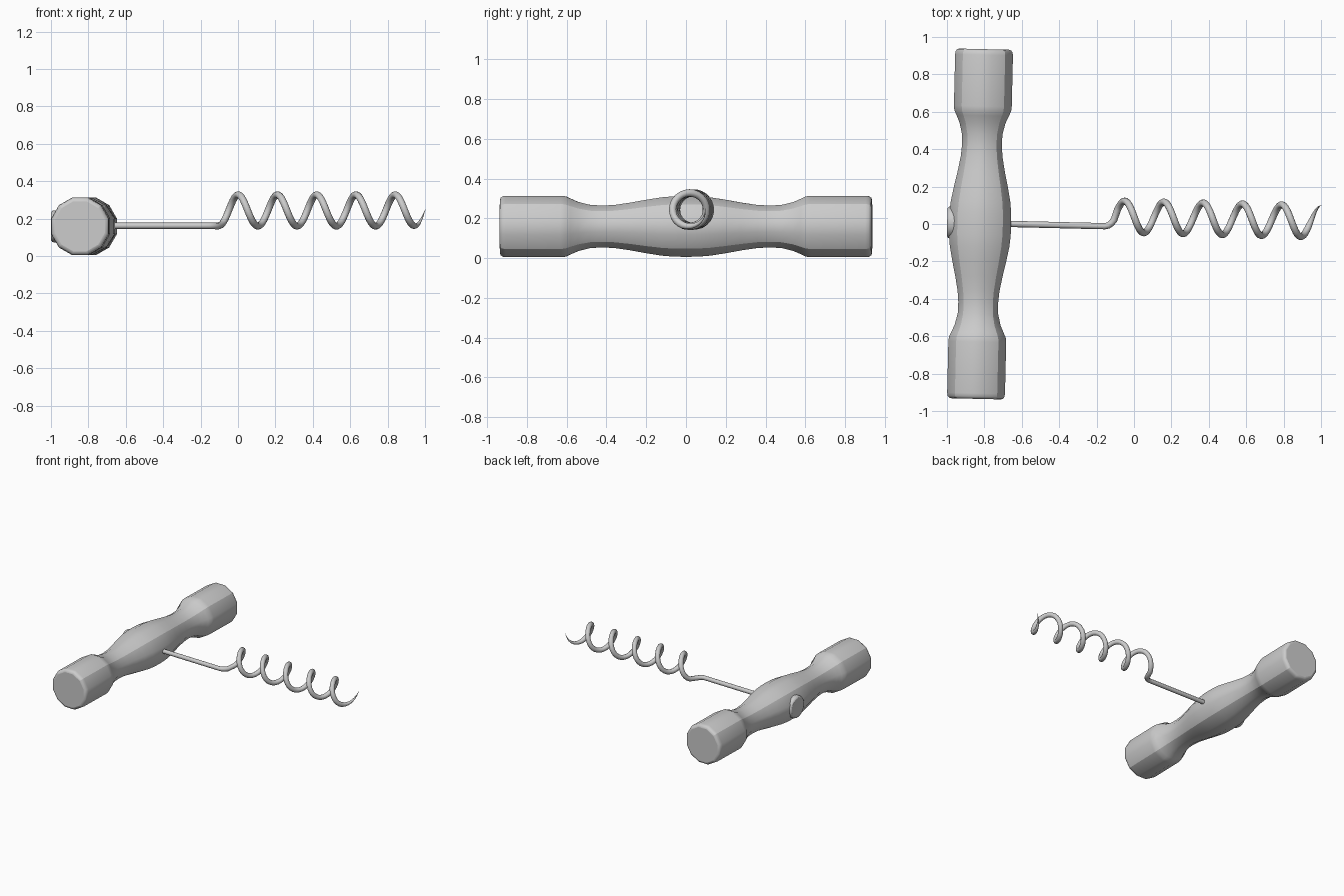
import bpy, bmesh, math
from mathutils import Matrix, Vector

if "Cube" in bpy.data.objects:
    bpy.data.objects.remove(bpy.data.objects["Cube"])

CENTRE = Vector((-0.823, 0, 0.159))
TILT = math.radians(-1.35)
# the whole tool is turned slightly about the handle centre
PLACE = Matrix.Translation(CENTRE) @ Matrix.Rotation(TILT, 4, 'Z')


def add_mesh(name, bm):
    bmesh.ops.recalc_face_normals(bm, faces=bm.faces)
    mesh = bpy.data.meshes.new(name)
    bm.to_mesh(mesh)
    bm.free()
    ob = bpy.data.objects.new(name, mesh)
    bpy.context.collection.objects.link(ob)
    ob.matrix_world = PLACE
    return ob


def lathe(name, profile, sides, to_point, sharp=()):
    """Loft rings of a (position, radius) profile; to_point maps to local space."""
    bm = bmesh.new()
    rings = []
    for t, r in profile:
        rings.append([bm.verts.new(to_point(t, r, 2 * math.pi * (i + 0.5) / sides))
                      for i in range(sides)])
    for a, b in zip(rings, rings[1:]):
        for i in range(sides):
            j = (i + 1) % sides
            f = bm.faces.new((a[i], a[j], b[j], b[i]))
            f.smooth = True
        for i in sharp:
            bm.edges.get((a[i], b[i])).smooth = False
    bm.faces.new(rings[0])
    bm.faces.new(rings[-1])
    return add_mesh(name, bm)


# Turned handle: twelve sides, four crisp long edges, slightly oval belly
half = [(0, .158), (.06, .157), (.12, .152), (.2, .139), (.28, .124), (.36, .112),
        (.42, .109), (.48, .112), (.54, .127), (.58, .145), (.605, .157), (.63, .160),
        (.905, .160), (.922, .157), (.932, .149), (.935, .138)]
profile = [(-t, r) for t, r in reversed(half[1:])] + half


def handle_point(t, r, a):
    wide = 1 + 0.09 * max(0, 1 - (t / 0.45) ** 2)
    return (wide * r * math.cos(a), t, r * math.sin(a))


lathe("handle", profile, 12, handle_point, sharp=(1, 4, 7, 10))

# Rivet cap on the back of the handle
lathe("rivet_cap", [(-.10, .086), (-.164, .086), (-.171, .083), (-.176, .074)], 24,
      lambda t, r, a: (t, r * math.cos(a) + .005, r * math.sin(a)))

# Wire shaft that bends into the tapering screw
WIRE, COIL, PITCH = 0.0185, 0.084, 0.21
path = [((x, .004, .162), .9) for x in (-.75, -.4, -.18, -.155)]
path += [((-.138, .008, .162), .93), ((-.122, .02, .161), .96), ((-.108, .038, .160), 1)]
start, end, steps = -.09, 1.0, 130
for i in range(steps + 1):
    x = start + (end - start) * i / steps
    a = 2 * math.pi * (x + 0.0525) / PITCH
    taper = min(1, max(0.05, (end - x) / 0.07))
    path.append(((x, .057 + COIL * math.cos(a), .244 + COIL * math.sin(a)), taper))

curve = bpy.data.curves.new("screw", 'CURVE')
curve.dimensions = '3D'
curve.bevel_depth = WIRE
curve.bevel_resolution = 4
curve.use_fill_caps = True
spline = curve.splines.new('POLY')
spline.points.add(len(path) - 1)
for point, (co, radius) in zip(spline.points, path):
    point.co = (*(Vector(co) - CENTRE), 1)
    point.radius = radius
spline.use_smooth = True
screw = bpy.data.objects.new("screw", curve)
bpy.context.collection.objects.link(screw)
screw.matrix_world = PLACE
bpy.context.view_layer.objects.active = screw
screw.select_set(True)
bpy.ops.object.convert(target='MESH')
